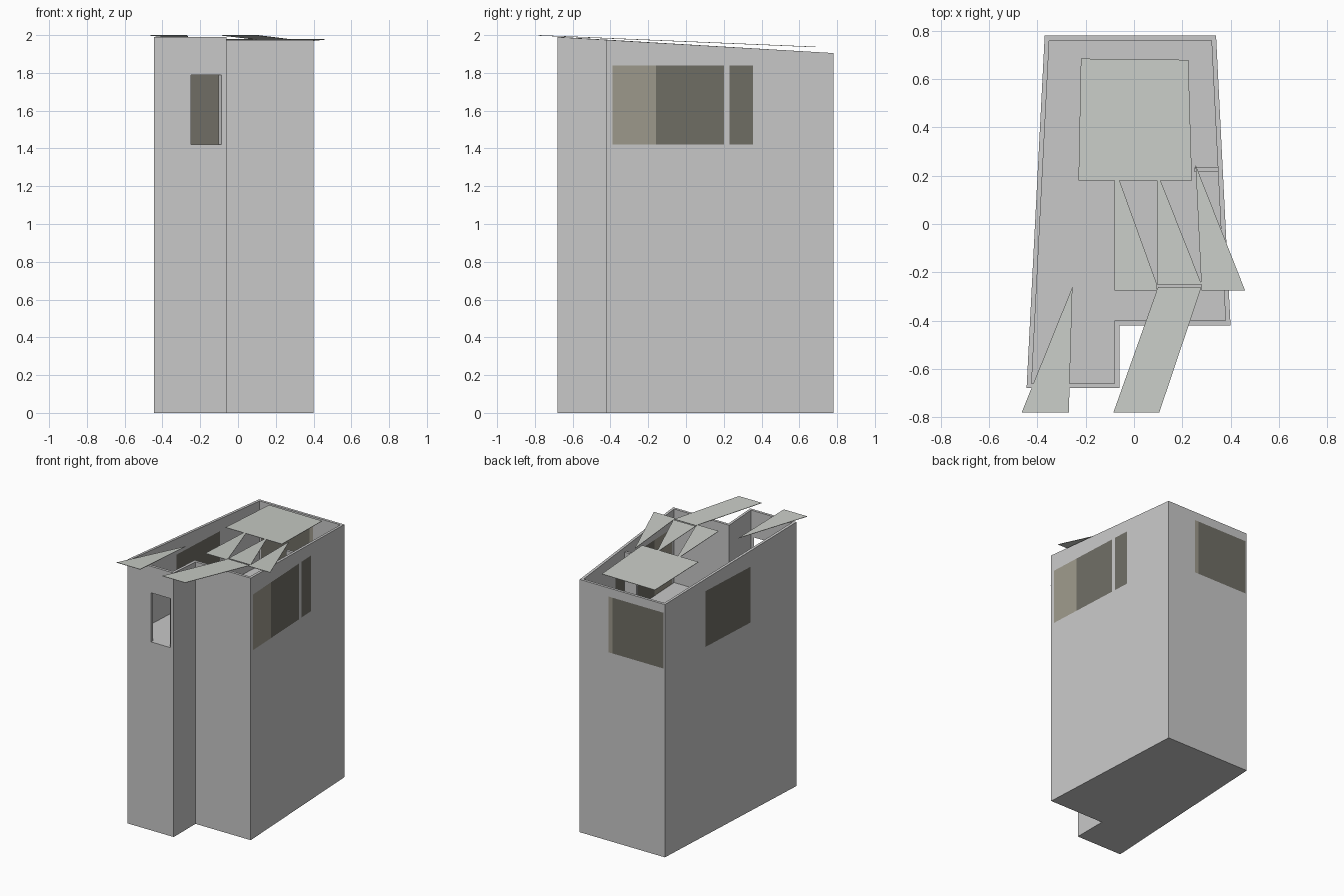
import bpy, bmesh
from mathutils import Vector

if "Cube" in bpy.data.objects:
    bpy.data.objects.remove(bpy.data.objects["Cube"])


def material(name, rgb):
    m = bpy.data.materials.new(name)
    m.diffuse_color = (*rgb, 1)
    m.use_nodes = True
    m.node_tree.nodes["Principled BSDF"].inputs["Base Color"].default_value = m.diffuse_color
    return m


GREY = material("wall_grey", (0.58, 0.58, 0.58))
ROOF = material("roof_pale_grey", (0.58, 0.60, 0.565))
BEIGE = material("beige_glass", (0.34, 0.32, 0.26))
DARK = material("dark_glass", (0.16, 0.155, 0.13))

# Footprint, counter-clockwise from the front left corner
FOOT = [Vector(p) for p in ((-0.445, -0.68), (-0.06, -0.68), (-0.06, -0.42),
                            (0.40, -0.42), (0.34, 0.78), (-0.37, 0.78))]
N = len(FOOT)
FLOOR, HEAD, EAVE = 1.42, 1.84, 1.90
THICK = 0.02


def inner_corner(i):
    """Corner of the footprint moved inwards by the wall thickness."""
    p = FOOT[i]
    d0 = (p - FOOT[i - 1]).normalized()
    d1 = (FOOT[(i + 1) % N] - p).normalized()
    n0, n1 = Vector((-d0.y, d0.x)), Vector((-d1.y, d1.x))
    return p + (n0 + n1) * THICK / (1 + n0.dot(n1))


INNER = [inner_corner(i) for i in range(N)]


def prism(name, outline, bottoms, tops, mat):
    """Closed prism over an outline with a height for each corner."""
    bm = bmesh.new()
    low = [bm.verts.new((p[0], p[1], z)) for p, z in zip(outline, bottoms)]
    high = [bm.verts.new((p[0], p[1], z)) for p, z in zip(outline, tops)]
    n = len(outline)
    bm.faces.new(low[::-1])
    bm.faces.new(high)
    for i in range(n):
        j = (i + 1) % n
        bm.faces.new((low[i], low[j], high[j], high[i]))
    bmesh.ops.recalc_face_normals(bm, faces=bm.faces)
    me = bpy.data.meshes.new(name)
    bm.to_mesh(me)
    bm.free()
    me.materials.append(mat)
    ob = bpy.data.objects.new(name, me)
    bpy.context.collection.objects.link(ob)
    return ob


def wall(name, side, u0, u1, z0, z1, mat=GREY, z1_end=None):
    """Piece of the wall on one side, from fraction u0 to u1."""
    a, b = FOOT[side], FOOT[(side + 1) % N]
    c, d = INNER[side], INNER[(side + 1) % N]
    pts = [a.lerp(b, u0), a.lerp(b, u1), c.lerp(d, u1), c.lerp(d, u0)]
    e = z1 if z1_end is None else z1_end
    return prism(name, pts, [z0] * 4, [z1, e, e, z1], mat)


# Tall base block, its top is the upper floor
prism("base_block", FOOT, [0] * N, [FLOOR] * N, GREY)

# Upper storey: each side lists (start, end, material), None is an opening
SIDES = {
    "front_left": [(0, 0.51, GREY), (0.51, 0.93, None), (0.93, 1, GREY)],
    "notch": [(0, 1, GREY)],
    "front_right": [(0, 1, GREY)],
    "right": [(0, 0.025, GREY), (0.025, 0.217, BEIGE), (0.217, 0.517, DARK),
              (0.517, 0.542, GREY), (0.542, 0.646, DARK), (0.646, 1, GREY)],
    "back": [(0, 0.338, GREY), (0.338, 0.385, BEIGE), (0.385, 0.985, DARK),
             (0.985, 1, GREY)],
    "left": [(0, 0.31, GREY), (0.31, 0.65, DARK), (0.65, 1, GREY)],
}


def slope(y):
    """Top of the parapet, rising towards the front."""
    return 1.905 + (0.78 - y) * 0.058


for side, (name, parts) in enumerate(SIDES.items()):
    for u0, u1, mat in parts:
        if mat is None:
            wall("door_lintel", side, u0, u1, 1.79, HEAD)
        else:
            kind = "wall" if mat is GREY else "window"
            wall(f"{name}_{kind}", side, u0, u1, FLOOR, HEAD, mat)
    wall(f"{name}_top_beam", side, 0, 1, HEAD, EAVE)
    a, b = FOOT[side], FOOT[(side + 1) % N]
    wall(f"{name}_parapet", side, 0, 1, EAVE, slope(a.y), GREY, slope(b.y))

# Short partition behind the right window
prism("partition", [(0.25, 0.215), (0.35, 0.215), (0.35, 0.235), (0.25, 0.235)],
      [FLOOR] * 4, [EAVE] * 4, GREY)

# Thin sloping roof sheets, all lying in one tilted plane
SHEETS = {
    "rear_roof_sheet": [(-0.23, 0.18), (0.24, 0.18), (0.225, 0.68), (-0.22, 0.685)],
    "left_roof_fin": [(-0.08, -0.275), (0.095, -0.275), (0.095, -0.25),
                      (-0.06, 0.18), (-0.08, 0.18)],
    "middle_roof_fin": [(0.095, -0.25), (0.28, -0.25), (0.11, 0.18), (0.095, 0.18)],
    "right_roof_fin": [(0.28, -0.275), (0.46, -0.275), (0.255, 0.245)],
    "front_roof_strip": [(-0.085, -0.78), (0.105, -0.78), (0.28, -0.26), (0.10, -0.26)],
    "corner_roof_fin": [(-0.465, -0.78), (-0.27, -0.78), (-0.255, -0.26)],
}
for name, pts in SHEETS.items():
    top = [1.96 + (0.18 - y) * 0.0416 for _, y in pts]
    prism(name, pts, [z - 0.003 for z in top], top, ROOF)
